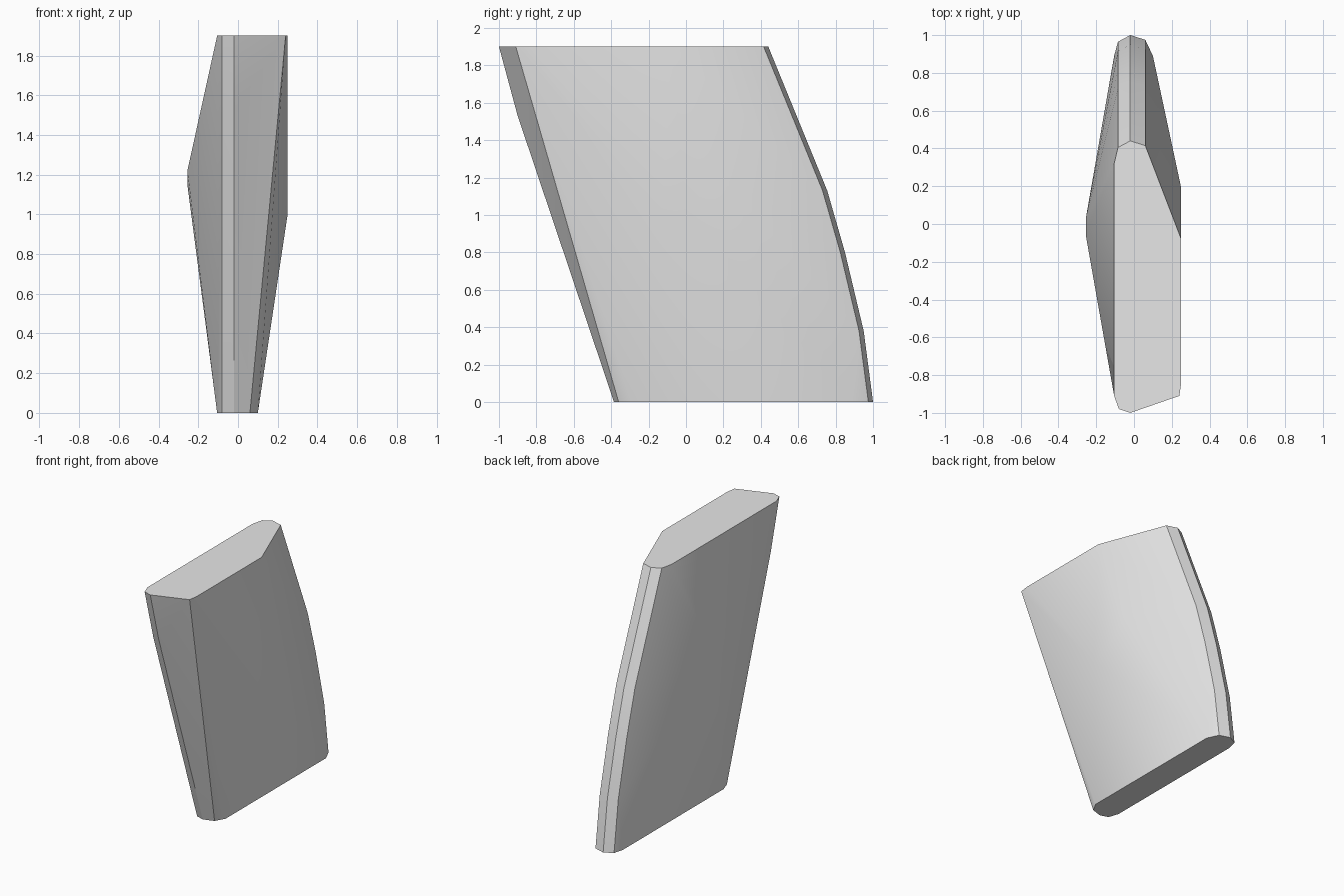
import bpy
import bmesh
import math

cube = bpy.data.objects.get("Cube")
if cube:
    bpy.data.objects.remove(cube, do_unlink=True)

# Plain grey material
grey = bpy.data.materials.new("plain grey")
grey.use_nodes = True
colour = (0.8, 0.8, 0.8, 1)
grey.diffuse_color = colour
grey.node_tree.nodes["Principled BSDF"].inputs["Base Color"].default_value = colour

HEIGHT = 1.9
points = []

# Rounded back edge: a narrow section swept along a bowed profile (y, z)
back_profile = [(1.0, 0), (0.95, 0.38), (0.85, 0.8), (0.755, 1.13), (0.6, 1.5), (0.44, HEIGHT)]
back_section = [(-0.085, -0.035), (-0.02, 0), (0.06, -0.025)]
for y, z in back_profile:
    points += [(x, y + dy, z) for x, dy in back_section]

# Rounded front edge: slightly bowed nose and a straight slanted corner
front_profile = [(-0.385, 0), (-0.72, 1.0), (-0.9, 1.53), (-1.0, HEIGHT)]
for y, z in front_profile:
    points += [(-0.02, y, z), (-0.08, y + 0.02, z)]
points += [(0.06, -0.36, 0), (0.24, -0.91, HEIGHT)]

# Shoulders of the bottom and top outlines
points += [(x, y, 0) for x in (-0.105, 0.1) for y in (-0.29, 0.89)]
points += [(-0.105, -0.91, HEIGHT), (-0.105, 0.32, HEIGHT),
           (0.25, -0.84, HEIGHT), (0.25, -0.08, HEIGHT)]

# Swollen flanks: short ridge on one side, broad flat on the other
points += [(-0.255, -0.06, 1.22), (-0.255, 0.03, 1.15)]
points += [(0.25, -0.13, 1.0), (0.25, 0.0, 1.03), (0.25, 0.19, 1.2)]

# Stretch a faceted skin over the outline points
bm = bmesh.new()
for p in points:
    bm.verts.new(p)
bmesh.ops.convex_hull(bm, input=bm.verts[:])
bmesh.ops.delete(bm, geom=[v for v in bm.verts if not v.link_faces], context="VERTS")
bmesh.ops.dissolve_limit(bm, angle_limit=math.radians(0.5),
                         verts=bm.verts[:], edges=bm.edges[:])
bmesh.ops.recalc_face_normals(bm, faces=bm.faces[:])

mesh = bpy.data.meshes.new("slanted_block")
bm.to_mesh(mesh)
bm.free()
mesh.materials.append(grey)
block = bpy.data.objects.new("slanted_block", mesh)
bpy.context.collection.objects.link(block)

bpy.ops.object.select_all(action="DESELECT")
block.select_set(True)
bpy.context.view_layer.objects.active = block
bpy.ops.object.shade_smooth_by_angle(angle=math.radians(30))
